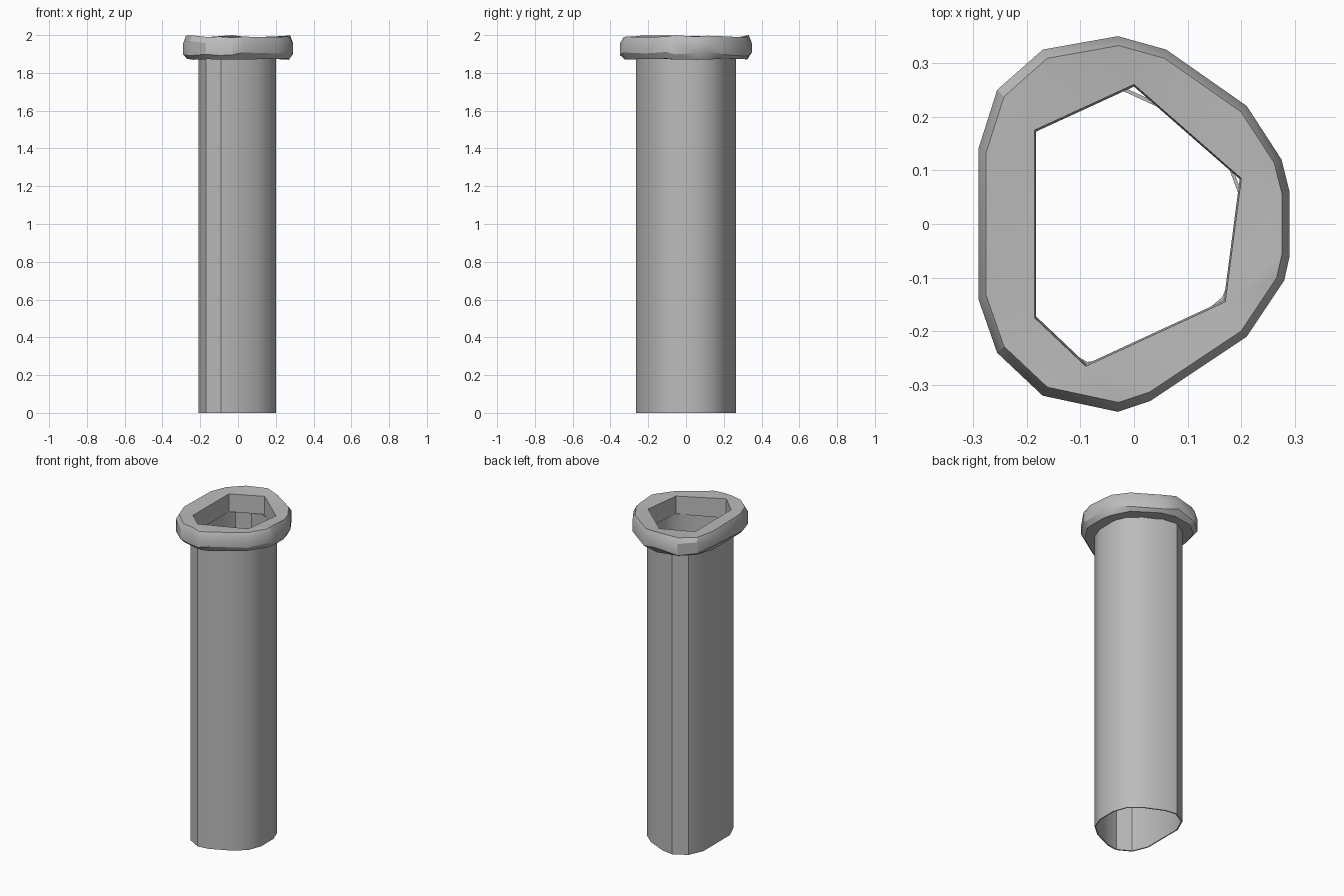
import bpy, bmesh, math, random
from mathutils import Vector

random.seed(4)
cube = bpy.data.objects.get("Cube")
if cube:
    bpy.data.objects.remove(cube)

grey = bpy.data.materials.new("plain_grey")
grey.use_nodes = True
colour = (0.5, 0.5, 0.5, 1)
grey.diffuse_color = colour
grey.node_tree.nodes["Principled BSDF"].inputs["Base Color"].default_value = colour

TUBE_TOP = 1.88


def mirrored(half):
    """Close a half outline by mirroring it front to back."""
    return half + [(x, -y) for x, y in reversed(half)]


def finish(name, bm, angle):
    bmesh.ops.recalc_face_normals(bm, faces=bm.faces)
    mesh = bpy.data.meshes.new(name)
    bm.to_mesh(mesh)
    bm.free()
    obj = bpy.data.objects.new(name, mesh)
    bpy.context.collection.objects.link(obj)
    mesh.materials.append(grey)
    bpy.ops.object.select_all(action="DESELECT")
    obj.select_set(True)
    bpy.context.view_layer.objects.active = obj
    bpy.ops.object.shade_smooth_by_angle(angle=math.radians(angle))
    return obj


def loop(bm, outline, z, scale=1.0, wobble=0.0):
    return [bm.verts.new((x * scale, y * scale, z + random.uniform(-wobble, wobble)))
            for x, y in outline]


def bridge(bm, a, b):
    """Join two loops, matching each point of a to the closest direction in b."""
    def match(v):
        flat = v.co.xy.normalized()
        return max(b, key=lambda w: flat.dot(w.co.xy.normalized()))
    pairs = b if len(a) == len(b) else [match(v) for v in a]
    for i in range(len(a)):
        j = (i + 1) % len(a)
        corners = list(dict.fromkeys((a[i], a[j], pairs[j], pairs[i])))
        if len(corners) > 2:
            bm.faces.new(corners)


# Tube: thin open wall, flat on one side and tapered on the other
tube_outline = mirrored([(0.2, 0.06), (0.17, 0.14), (0.1, 0.2), (-0.02, 0.255),
                         (-0.09, 0.265), (-0.17, 0.22), (-0.21, 0.13)])
bm = bmesh.new()
rings = [loop(bm, tube_outline, 0), loop(bm, tube_outline, TUBE_TOP),
         loop(bm, tube_outline, TUBE_TOP, 0.97), loop(bm, tube_outline, 0, 0.97)]
for i, ring in enumerate(rings):
    bridge(bm, ring, rings[(i + 1) % 4])
finish("tube", bm, 35)

# Collar: rough-hewn ring with an uneven hole
collar_outline = [(-0.03, 0.35), (0.06, 0.325), (0.21, 0.22), (0.275, 0.12),
                  (0.29, 0.06), (0.29, -0.06), (0.28, -0.105), (0.21, -0.21),
                  (0.03, -0.33), (-0.03, -0.35), (-0.1, -0.335), (-0.17, -0.32),
                  (-0.255, -0.24), (-0.29, -0.14), (-0.29, 0.14), (-0.255, 0.25),
                  (-0.17, 0.325)]
hole_outline = [(0, 0.26), (0.2, 0.085), (0.17, -0.145), (-0.09, -0.265),
                (-0.185, -0.175), (-0.185, 0.175)]
bm = bmesh.new()
low_hole = loop(bm, hole_outline, 1.875, 0.985)
under = loop(bm, collar_outline, 1.873, 0.93, 0.004)
lower = loop(bm, collar_outline, 1.9, 1.0, 0.012)
upper = loop(bm, collar_outline, 1.965, 1.0, 0.012)
crown = loop(bm, collar_outline, 1.993, 0.95, 0.007)
top_hole = loop(bm, hole_outline, 1.988, 1.0, 0.005)
bridge(bm, under, low_hole)
for a, b in ((under, lower), (lower, upper), (upper, crown),
             (crown, top_hole), (top_hole, low_hole)):
    bridge(bm, a, b)
finish("collar", bm, 28)
